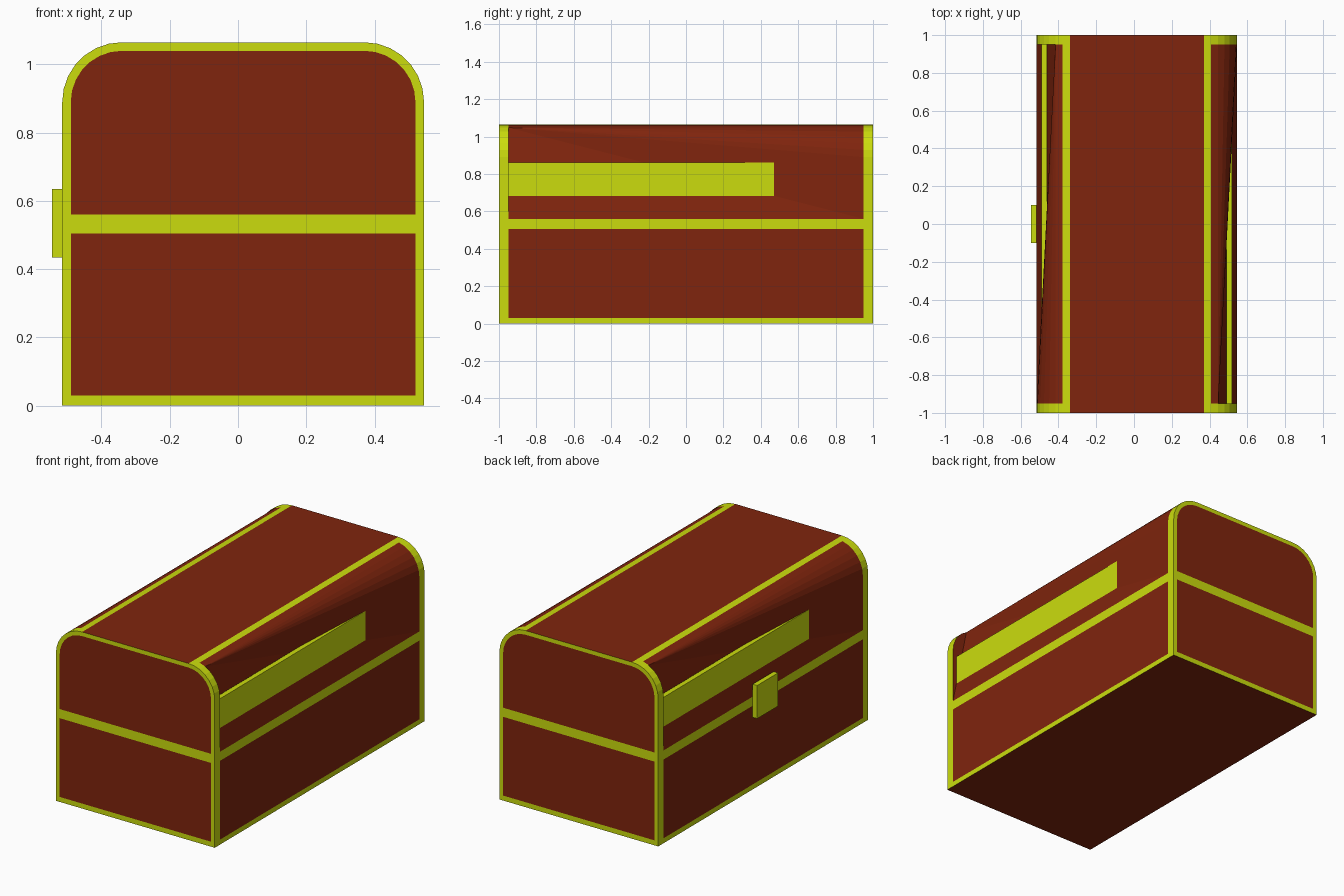
import bpy, bmesh
from math import sin, cos, pi
from mathutils import Vector

if "Cube" in bpy.data.objects:
    bpy.data.objects.remove(bpy.data.objects["Cube"])

CX = 0.015                      # body centre in x (latch sticks out at -x)
W, R, ZA, ZT, N = 0.53, 0.175, 0.89, 1.065, 7
Y1, Y0 = 1.0, 0.95              # end face, inner edge of end trim


def material(name, rgb):
    m = bpy.data.materials.new(name)
    m.diffuse_color = (*rgb, 1)
    m.use_nodes = True
    m.node_tree.nodes["Principled BSDF"].inputs["Base Color"].default_value = m.diffuse_color
    return m


RED = material("red_wood", (0.215, 0.018, 0.004))
GOLD = material("yellow_trim", (0.60, 0.72, 0.004))


def build(name, faces, mat, twin=True, inward=False):
    """Flat faces turned outward; twin adds the half-turn copy."""
    bm = bmesh.new()
    for pts in faces:
        for s in ((1, -1) if twin else (1,)):
            vs = [bm.verts.new((CX + s * x, s * y, z)) for x, y, z in pts]
            f = bm.faces.new(vs)
            f.normal_update()
            out = f.normal.dot(f.calc_center_median() - Vector((CX, 0, 0.5)))
            if (out < 0) != inward:
                f.normal_flip()
    bmesh.ops.remove_doubles(bm, verts=bm.verts, dist=1e-5)
    me = bpy.data.meshes.new(name)
    bm.to_mesh(me)
    bm.free()
    me.materials.append(mat)
    ob = bpy.data.objects.new(name, me)
    bpy.context.collection.objects.link(ob)
    return ob


def box(name, x0, x1, y0, y1, z0, z1, mat):
    bpy.ops.mesh.primitive_cube_add(size=1, location=((x0 + x1) / 2, (y0 + y1) / 2, (z0 + z1) / 2))
    ob = bpy.context.object
    ob.name = name
    ob.scale = (x1 - x0, y1 - y0, z1 - z0)
    ob.data.materials.append(mat)


def arc(r):
    return [(W - R + r * cos(i * pi / 2 / N), ZA + r * sin(i * pi / 2 / N)) for i in range(N + 1)]


def full(half):
    return half + [(-x, z) for x, z in reversed(half)]


def end(pts):
    return [(x, -Y1, z) for x, z in pts]


def side(ya, yb, za, zb):
    return [(W, ya, za), (W, yb, za), (W, yb, zb), (W, ya, zb)]


# End faces: trim frame, middle band and two panels
A, I = arc(R), arc(R - 0.025)
wi = W - 0.025
outer = full([(W, 0)] + A)
inner = full([(wi, 0.03)] + I)
n = len(outer)
frame = [end([outer[i], outer[(i + 1) % n], inner[(i + 1) % n], inner[i]]) for i in range(n)]
frame.append(end([(-wi, 0.505), (wi, 0.505), (wi, 0.56), (-wi, 0.56)]))
build("end_trim", frame, GOLD)
build("end_panels", [end([(-wi, 0.03), (wi, 0.03), (wi, 0.505), (-wi, 0.505)]),
                     end(full([(wi, 0.56)] + I))], RED)

# Long sides: upright trim, rails and rounded end bands
trim = [side(-Y0, Y0, 0, 0.03), side(-Y0, Y0, 0.505, 0.56)]
for ya, yb in ((-Y1, -Y0), (Y0, Y1)):
    trim.append(side(ya, yb, 0, ZA))
    for (xa, za), (xb, zb) in zip(A[:-2], A[1:-1]):
        trim.append([(xa, ya, za), (xa, yb, za), (xb, yb, zb), (xb, ya, zb)])
(xa, za), (xb, zb) = A[-2:]
trim.append([(xa, -Y1, za), (xa, Y1, za), (xb, Y1, zb), (xb, -Y1, zb)])
build("side_trim", trim, GOLD)
build("lower_side_panels", [side(-Y0, Y0, 0.03, 0.505)], RED)

# Lid shoulders: skewed panel fanning out from one point of the near arc
near = [(W, -Y0, 0.56)] + [(x, -Y0, z) for x, z in A[:-1]]
far = [(x, -y, z) for x, y, z in near]
tip = near[-2]
fan = [[tip, far[i], far[i + 1]] for i in range(len(far) - 1)]
fan += [[tip, near[0], far[0]], [tip, near[-1], far[-1]]]
build("lid_shoulders", fan, RED)
build("shoulder_recess_ends", [near[:-1]], RED, inward=True)

# Inner boards that break through the shoulders
box("inner_board_right", 0.49, 0.52, -Y0, Y0, 0.57, 0.86, GOLD)
box("inner_board_left", -0.49, -0.46, -Y0, Y0, 0.57, 0.86, GOLD)

# Lid top and base
for name, w, z in (("lid_top", W - R, ZT), ("base", W, 0)):
    build(name, [[(-w, -Y1, z), (w, -Y1, z), (w, Y1, z), (-w, Y1, z)]], RED, twin=False)

# Latch
box("latch", -0.545, -0.515, -0.1, 0.1, 0.435, 0.635, GOLD)
